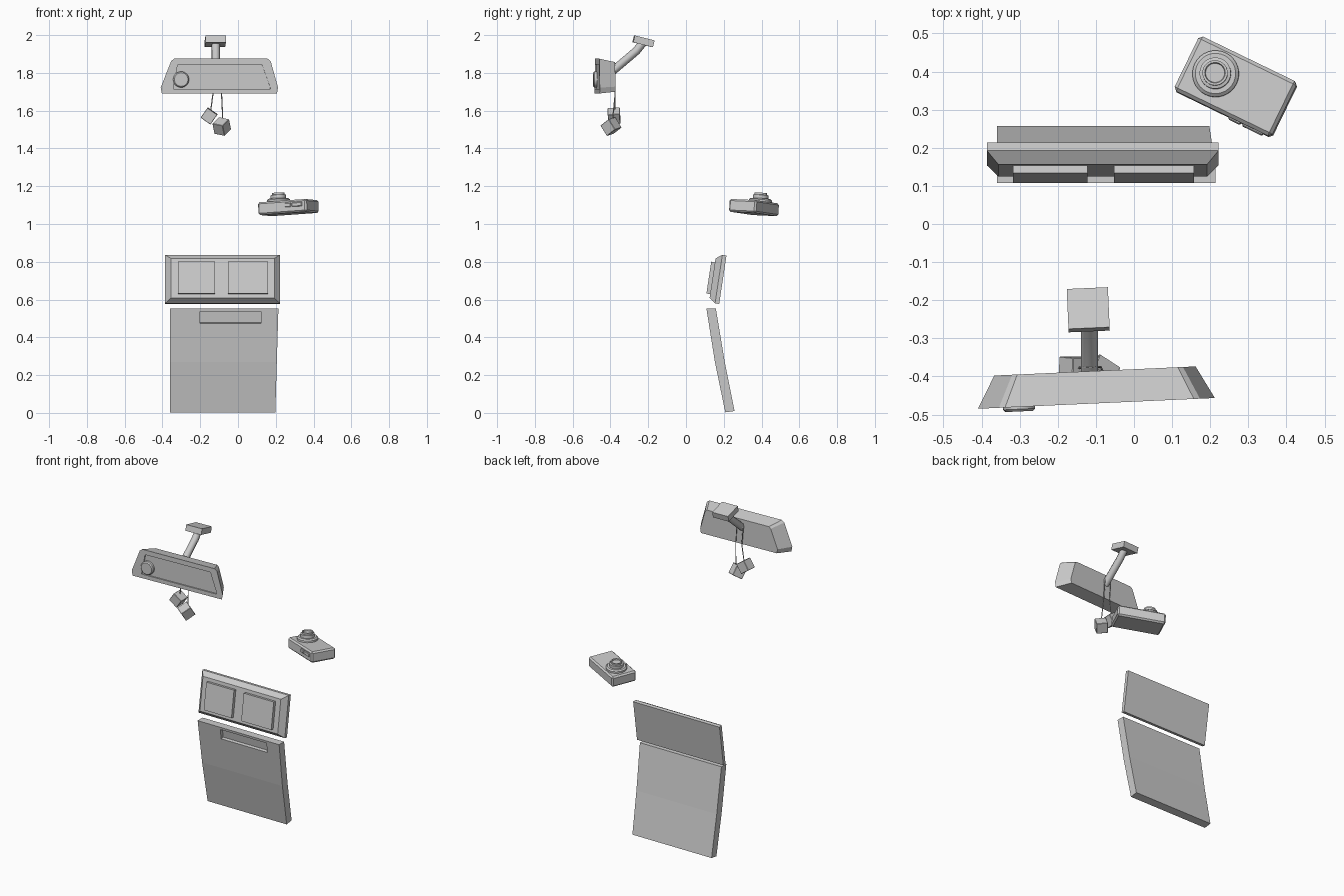
import bpy, bmesh
from math import radians, cos, sin, tau
from mathutils import Matrix, Vector, Euler

if "Cube" in bpy.data.objects:
    bpy.data.objects.remove(bpy.data.objects["Cube"])


def finish(bm, name, mat=Matrix()):
    bm.transform(mat)
    bmesh.ops.recalc_face_normals(bm, faces=bm.faces[:])
    me = bpy.data.meshes.new(name)
    bm.to_mesh(me)
    bm.free()
    ob = bpy.data.objects.new(name, me)
    bpy.context.collection.objects.link(ob)
    return ob


def loft(name, rings, mat=Matrix()):
    """Skin a stack of equal-length rings and cap both ends."""
    bm = bmesh.new()
    rows = [[bm.verts.new(p) for p in r] for r in rings]
    n = len(rows[0])
    for a, b in zip(rows, rows[1:]):
        for i in range(n):
            bm.faces.new((a[i], a[(i + 1) % n], b[(i + 1) % n], b[i]))
    bm.faces.new(rows[0][::-1])
    bm.faces.new(rows[-1])
    return finish(bm, name, mat)


def box(name, size, mat, bevel=0):
    bm = bmesh.new()
    bmesh.ops.create_cube(bm, size=1, matrix=Matrix.Diagonal((*size, 1)))
    if bevel:
        bmesh.ops.bevel(bm, geom=bm.edges[:], offset=bevel, segments=1, affect='EDGES')
    return finish(bm, name, mat)


def turned(name, profile, mat, n=32):
    rings = [[(r * cos(tau * i / n), r * sin(tau * i / n), z) for i in range(n)]
             for r, z in profile]
    ob = loft(name, rings, mat)
    bpy.context.view_layer.objects.active = ob
    ob.select_set(True)
    bpy.ops.object.shade_smooth_by_angle(angle=radians(30))
    ob.select_set(False)
    return ob


def tube(name, pts, radius, kind='POLY', res=2):
    cu = bpy.data.curves.new(name, 'CURVE')
    cu.dimensions = '3D'
    cu.bevel_depth, cu.bevel_resolution, cu.use_fill_caps = radius, res, True
    s = cu.splines.new(kind)
    s.points.add(len(pts) - 1)
    for p, q in zip(s.points, pts):
        p.co = (*q, 1)
    ob = bpy.data.objects.new(name, cu)
    bpy.context.collection.objects.link(ob)
    return ob


def place(loc, rot=(0, 0, 0)):
    return Matrix.Translation(loc) @ Euler([radians(a) for a in rot]).to_matrix().to_4x4()


# Mirror housing with recessed glass, local origin at its centre
M = place((-0.12, 0, 1.782), (0, 0, 2.6))
outline = [(-0.305, -0.091), (0.305, -0.091), (0.311, -0.06), (0.272, 0.08),
           (0.256, 0.093), (-0.24, 0.093), (-0.256, 0.08), (-0.311, -0.06)]
inner = [(-0.243, -0.066), (0.27, -0.066), (0.27, -0.06), (0.227, 0.06),
         (0.225, 0.063), (-0.219, 0.063), (-0.221, 0.06), (-0.243, -0.06)]
loft("mirror_housing", [
    [(x * 0.85, -0.386, z * 0.85 - 0.004) for x, z in outline],
    [(x, -0.471, z) for x, z in outline],
    [(x, -0.471, z) for x, z in inner],
    [(x, -0.463, z) for x, z in inner]], M)
turned("mirror_disc", [(0.042, 0), (0.042, 0.014), (0.036, 0.02)],
       M @ place((-0.203, -0.463, -0.017), (90, 0, 0)))

# Roof mount and bent arm
box("mirror_mount", (0.108, 0.108, 0.037), place((-0.12, -0.225, 1.967), (-14, 0, 2.5)))
tube("mirror_arm", [(-0.117, -0.40, 1.80), (-0.117, -0.262, 1.917),
                    (-0.118, -0.228, 1.96)], 0.022)

# Hanging dice on a looped cord
tube("dice_cord", [(-0.146, -0.378, 1.59), (-0.131, -0.375, 1.70), (-0.139, -0.375, 1.80),
                   (-0.132, -0.375, 1.838), (-0.117, -0.375, 1.850), (-0.102, -0.375, 1.838),
                   (-0.095, -0.375, 1.80), (-0.087, -0.375, 1.69), (-0.080, -0.39, 1.54)],
     0.003, res=0)
box("left_die", (0.064, 0.064, 0.064), place((-0.153, -0.381, 1.572), (3, 35, 0)), 0.002)
box("right_die", (0.066, 0.066, 0.066), place((-0.086, -0.397, 1.516), (32, 10, -33)), 0.002)

# Compact camera lying on its back, slightly tilted
C = (Matrix.Translation((0.267, 0.36, 1.087)) @ Matrix.Rotation(-0.065, 4, 'X')
     @ Matrix.Rotation(-0.04, 4, 'Y') @ Matrix.Rotation(radians(-26), 4, 'Z'))
box("camera_body", (0.286, 0.160, 0.068), C, 0.009)
turned("camera_lens", [(0.061, 0.03), (0.061, 0.045), (0.053, 0.052), (0.041, 0.052),
                       (0.041, 0.07), (0.033, 0.072), (0.033, 0.082), (0.027, 0.082),
                       (0.025, 0.076)],
       C @ place((-0.060, 0.006, 0)))
for name, x, w in (("camera_switch", 0.037, 0.035), ("camera_shutter", 0.09, 0.06)):
    box(name, (w, 0.014, 0.022), C @ place((x, -0.079, 0.008)), 0.003)

# Upper panel: chamfered slab with two raised pads, leaning back
P = place((-0.082, 0.195, 0.705), (-8.6, 0, 0))


def rect(w, h, y):
    return [(-w, y, -h), (w, y, -h), (w, y, h), (-w, y, h)]


loft("upper_panel", [rect(0.304, 0.130, 0), rect(0.304, 0.130, -0.022),
                     rect(0.274, 0.106, -0.055)], P)
for name, x0, x1 in (("left_pad", -0.317, -0.122), ("right_pad", -0.053, 0.158)):
    box(name, (x1 - x0, 0.03, 0.170), P @ place(((x0 + x1) / 2 + 0.082, -0.06, 0.0)))

# Lower panel: bent slab with a shallow slot in its front
side = [(0.108, 0.553), (0.153, 0.27), (0.208, 0.003),
        (0.257, 0.010), (0.205, 0.27), (0.158, 0.553)]
lower = loft("lower_panel", [[(-0.36, y, z) for y, z in side],
                             [(0.214 - 0.03 * (0.553 - z), y, z) for y, z in side]])
cut = box("slot_cutter", (0.325, 0.04, 0.064), place((-0.04, 0.116, 0.506), (9, 0, 0)))
mod = lower.modifiers.new("slot", 'BOOLEAN')
mod.operation, mod.object, mod.solver = 'DIFFERENCE', cut, 'EXACT'
bpy.context.view_layer.objects.active = lower
bpy.ops.object.modifier_apply(modifier=mod.name)
bpy.data.objects.remove(cut)
